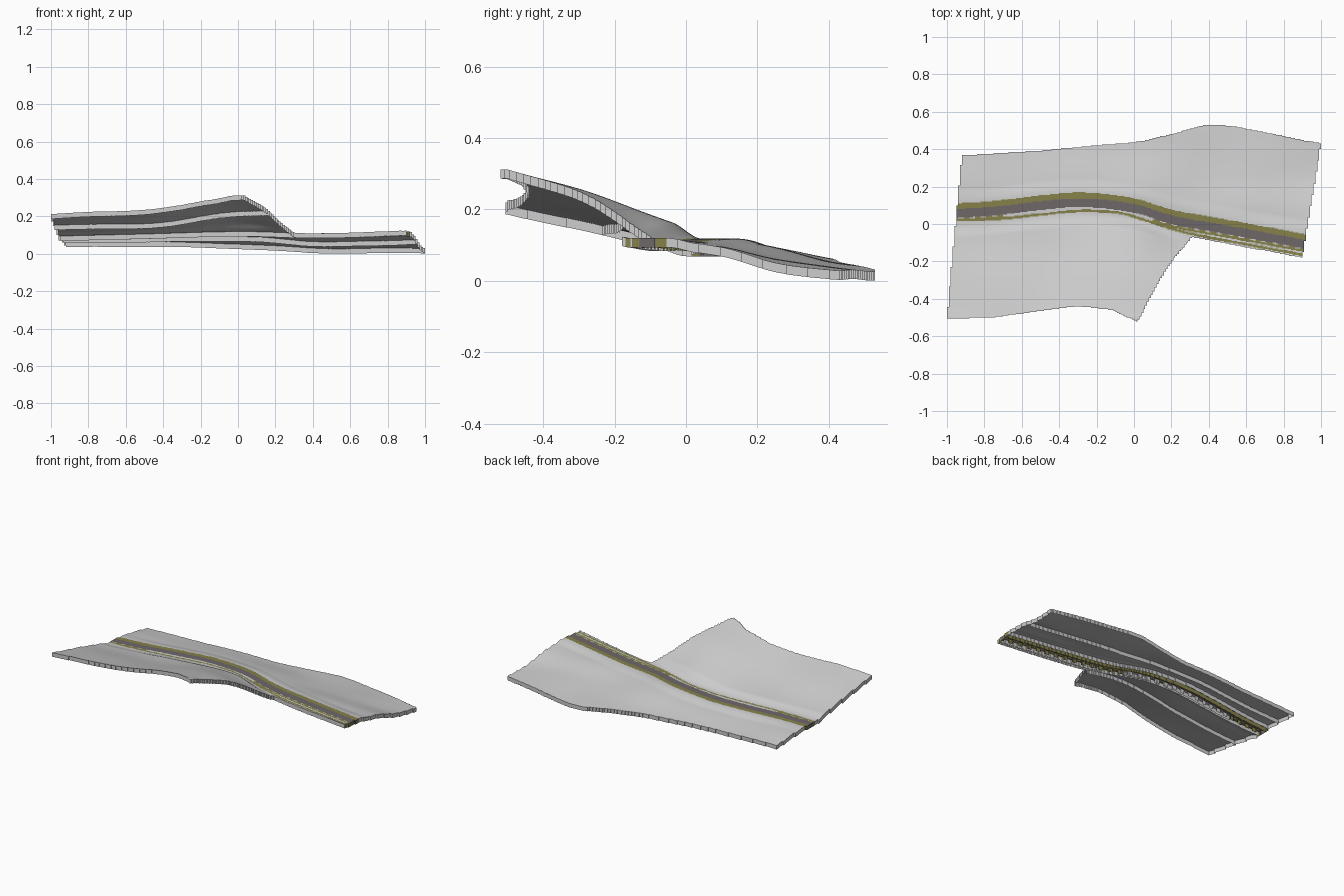
import bpy, bmesh, math

if "Cube" in bpy.data.objects:
    bpy.data.objects.remove(bpy.data.objects["Cube"])

DX, DY, NX, NY = 0.01, 0.005, 200, 211
X0, Y0 = -1.0, -0.525
SKIRT = 0.026


def curve(points):
    """Piecewise linear function through (x, value) points."""
    def f(x):
        if x <= points[0][0]:
            return points[0][1]
        for (a, u), (b, v) in zip(points, points[1:]):
            if x <= b:
                return u + (v - u) * (x - a) / (b - a)
        return points[-1][1]
    return f


def smooth_curve(xs, vs):
    """Smooth (cubic) function through the given values."""
    n = len(xs)
    slopes = []
    for k in range(n):
        a, b = max(k - 1, 0), min(k + 1, n - 1)
        slopes.append((vs[b] - vs[a]) / (xs[b] - xs[a]))

    def f(x):
        x = min(max(x, xs[0]), xs[-1])
        k = 0
        while k < n - 2 and x > xs[k + 1]:
            k += 1
        h = xs[k + 1] - xs[k]
        t = (x - xs[k]) / h
        return ((2*t**3 - 3*t*t + 1) * vs[k] + (t**3 - 2*t*t + t) * h * slopes[k]
                + (3*t*t - 2*t**3) * vs[k + 1] + (t**3 - t*t) * h * slopes[k + 1])
    return f


# Plan outline
front = curve([(-1, -.505), (-.76, -.5), (-.5, -.465), (-.3, -.44), (-.12, -.46), (.02, -.522),
               (.12, -.33), (.2, -.2), (.31, -.07), (.5, -.105), (.9, -.18)])
back = curve([(-.92, .368), (-.5, .392), (-.2, .42), (0, .435), (.2, .48), (.38, .53),
              (.48, .53), (.7, .49), (1, .43)])
# Road centre and lower verge line
centre = smooth_curve([-1, -.75, -.5, -.27, 0, .2, .5, .92],
                      [.055, .07, .1, .115, .085, .025, -.03, -.108])
verge_line = smooth_curve([-1, -.75, -.5, -.3, -.1, 0, .2, .35, .5, .92],
                          [.02, .027, .05, .07, .063, .04, -.025, -.062, -.09, -.168])

# Ground height sections: left to right, each from front to back
SEC_X = [-1, -.5, 0, .4, 1]
SEC_Y = [-.5, -.3, -.1, .1, .25, .4, .53]
SECTIONS = [smooth_curve(SEC_Y, z) for z in (
    [.22, .175, .128, .097, .084, .065, .06],
    [.25, .2, .145, .112, .094, .068, .055],
    [.32, .265, .19, .128, .1, .066, .05],
    [.28, .22, .118, .104, .076, .05, .035],
    [.2, .16, .13, .102, .056, .04, .033])]
road_height = smooth_curve([-1, -.5, 0, .4, 1], [.1, .112, .125, .116, .128])


def height(x, y):
    z = smooth_curve(SEC_X, [s(y) for s in SECTIONS])(x)
    z += .003 * math.sin(9 * x + 4 * y) * math.sin(11 * y - 3 * x)
    d = abs(y - centre(x))
    w = min(max((.13 - d) / .08, 0), 1)          # level bench beneath the road
    w = w * w * (3 - 2 * w)
    return z + (road_height(x) - z) * w


PARTS = ["front_outer_ground", "front_inner_ground", "back_inner_ground", "back_outer_ground",
         "upper_verge", "lower_verge", "road", "road_edge_marking"]
MARKING = 7


def part_at(i, j):
    """Which part a grid cell belongs to, or None outside the outline."""
    if not (0 <= i < NX and 0 <= j < NY):
        return None
    x, y = X0 + (i + .5) * DX, Y0 + (j + .5) * DY
    left = -1 + .08 * (y + .5) / .87
    right = .9 + .1 * (y + .18) / .61
    if not (left < x < right and front(x) < y < back(x)):
        return None
    c = centre(x)
    d = y - c
    if -.951 < x < .92:
        if .022 < d < .053:
            return 4
        if -.025 < d <= .022:
            return 6
        if -.031 < d <= -.025 and i % 6 < 3:
            return MARKING
        if abs(y - verge_line(x)) < .007:
            return 5
        if (x > .1 or x < -.7) and -.044 < d <= -.025:
            return 5
    if d < 0:
        return 0 if d < -.29 else 1
    return 2 if y < (c + back(x)) / 2 else 3


def material(name, rgb):
    m = bpy.data.materials.new(name)
    m.diffuse_color = (*rgb, 1)
    m.use_nodes = True
    m.node_tree.nodes["Principled BSDF"].inputs["Base Color"].default_value = m.diffuse_color
    return m


ground = material("pale_grey_ground", (.61, .61, .61))
olive = material("olive_verge", (.235, .22, .068))
asphalt = material("violet_grey_road", (.155, .135, .14))
MATS = [ground] * 4 + [olive, olive, asphalt, ground]

cells = {(i, j): part_at(i, j) for i in range(NX) for j in range(NY)}
corners = {(i + a, j + b) for (i, j), p in cells.items() if p is not None
           for a in (0, 1) for b in (0, 1)}
Z = {(i, j): height(X0 + i * DX, Y0 + j * DY) for i, j in corners}
base = min(Z.values()) - SKIRT

# Cell sides: neighbour offset and the two corner offsets, counter-clockwise
SIDES = [((0, -1), (0, 0), (1, 0)), ((1, 0), (1, 0), (1, 1)),
         ((0, 1), (1, 1), (0, 1)), ((-1, 0), (0, 1), (0, 0))]

for index, name in enumerate(PARTS):
    bm = bmesh.new()
    verts = {}

    def vert(i, j, low=False):
        key = (i, j, low)
        if key not in verts:
            z = Z[i, j] - base - (SKIRT if low else 0)
            verts[key] = bm.verts.new((X0 + i * DX, Y0 + j * DY, z))
        return verts[key]

    for (i, j), part in cells.items():
        if part != index:
            continue
        # Upper surface
        bm.faces.new([vert(i, j), vert(i + 1, j), vert(i + 1, j + 1), vert(i, j + 1)])
        # Hanging skirt around the outside and along each seam
        for (di, dj), a, b in SIDES:
            other = cells.get((i + di, j + dj))
            if other == part:
                continue
            if other is not None and (other < part or MARKING in (part, other)):
                continue
            p, q = (i + a[0], j + a[1]), (i + b[0], j + b[1])
            bm.faces.new([vert(*p), vert(*p, True), vert(*q, True), vert(*q)])
    mesh = bpy.data.meshes.new(name)
    bm.to_mesh(mesh)
    bm.free()
    mesh.materials.append(MATS[index])
    obj = bpy.data.objects.new(name, mesh)
    bpy.context.collection.objects.link(obj)
    bpy.ops.object.select_all(action='DESELECT')
    obj.select_set(True)
    bpy.context.view_layer.objects.active = obj
    bpy.ops.object.shade_smooth_by_angle(angle=math.radians(35))
